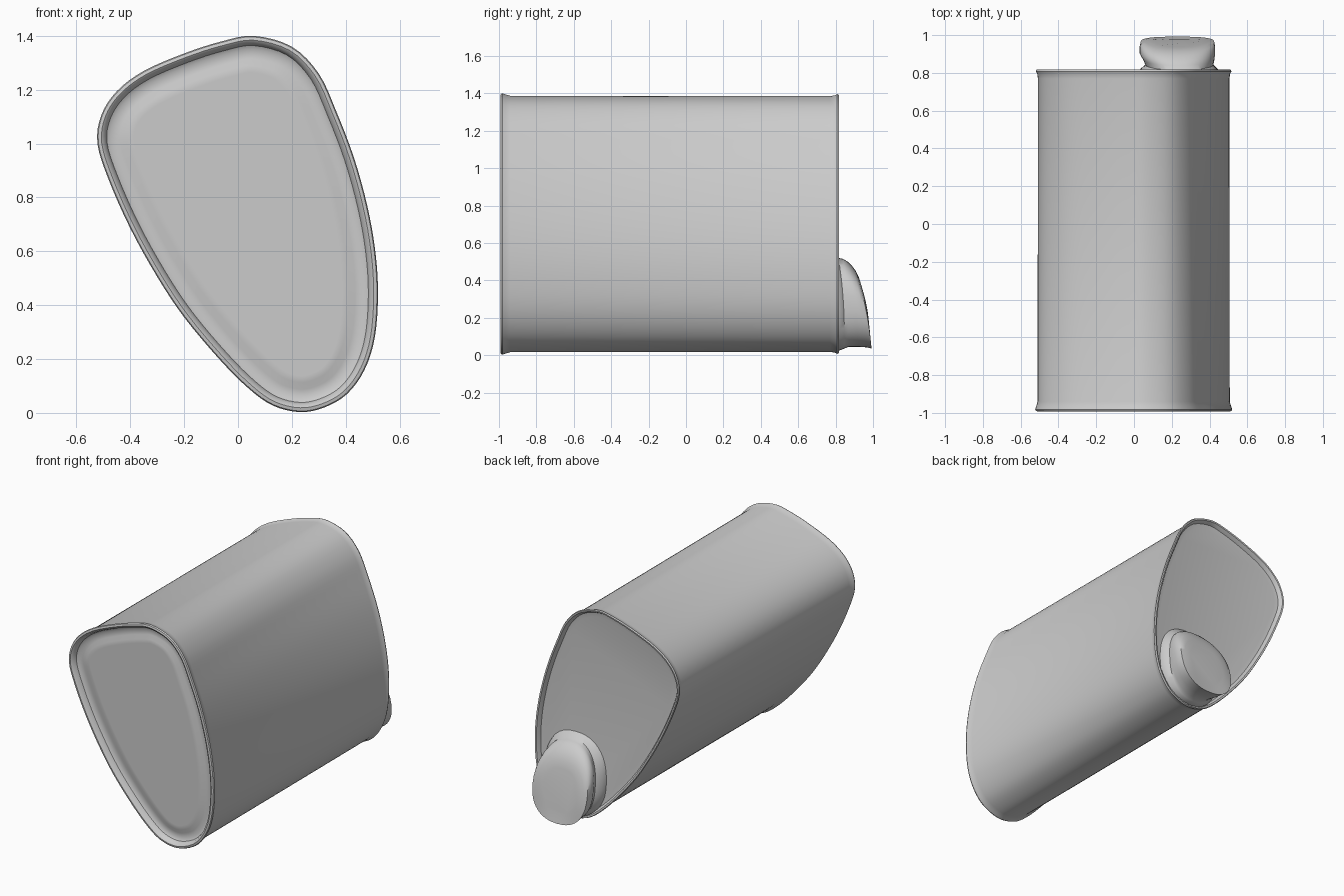
import bpy, bmesh, math
from mathutils import Vector

cube = bpy.data.objects.get("Cube")
if cube:
    bpy.data.objects.remove(cube, do_unlink=True)

grey = bpy.data.materials.new("plain_grey")
grey.use_nodes = True
GREY = (0.6, 0.6, 0.6, 1)
grey.diffuse_color = GREY
bsdf = grey.node_tree.nodes["Principled BSDF"]
bsdf.inputs["Base Color"].default_value = GREY
bsdf.inputs["Roughness"].default_value = 0.6


def loft(name, rings, angle):
    """Skin a stack of equal-length rings and close both ends."""
    bm = bmesh.new()
    loops = [[bm.verts.new(p) for p in ring] for ring in rings]
    n = len(loops[0])
    for a, b in zip(loops, loops[1:]):
        for i in range(n):
            j = (i + 1) % n
            bm.faces.new((a[i], a[j], b[j], b[i]))
    bm.faces.new(loops[0])
    bm.faces.new(loops[-1])
    bmesh.ops.recalc_face_normals(bm, faces=bm.faces)
    mesh = bpy.data.meshes.new(name)
    bm.to_mesh(mesh)
    bm.free()
    mesh.materials.append(grey)
    obj = bpy.data.objects.new(name, mesh)
    bpy.context.collection.objects.link(obj)
    bpy.ops.object.select_all(action='DESELECT')
    obj.select_set(True)
    bpy.context.view_layer.objects.active = obj
    bpy.ops.object.shade_smooth_by_angle(angle=math.radians(angle))
    return obj


def smooth_closed(pts, steps):
    """Closed Catmull-Rom curve through the points."""
    out, n = [], len(pts)
    for i in range(n):
        p0, p1, p2, p3 = (Vector(pts[(i + k) % n]) for k in (-1, 0, 1, 2))
        for s in range(steps):
            t = s / steps
            out.append(0.5 * (2 * p1 + (p2 - p0) * t
                              + (2 * p0 - 5 * p1 + 4 * p2 - p3) * t * t
                              + (3 * p1 - p0 - 3 * p2 + p3) * t ** 3))
    return out


# Can cross-section (x, z), clockwise from the top
PROFILE = smooth_closed([
    (0.06, 1.40), (0.20, 1.36), (0.30, 1.26), (0.365, 1.12), (0.43, 0.95),
    (0.48, 0.77), (0.51, 0.60), (0.52, 0.44), (0.508, 0.28), (0.47, 0.16),
    (0.405, 0.07), (0.32, 0.02), (0.23, 0.003), (0.13, 0.027), (0.04, 0.09),
    (-0.07, 0.20), (-0.20, 0.355), (-0.30, 0.505), (-0.40, 0.685),
    (-0.48, 0.865), (-0.522, 1.0), (-0.508, 1.105), (-0.45, 1.195),
    (-0.35, 1.27), (-0.20, 1.335), (-0.06, 1.38)], 4)


def can_ring(inset, y):
    n, ring = len(PROFILE), []
    for i, p in enumerate(PROFILE):
        t = (PROFILE[(i + 1) % n] - PROFILE[i - 1]).normalized()
        q = p + Vector((-t.y, t.x)) * -abs(inset) if inset < 0 else p + Vector((t.y, -t.x)) * inset
        ring.append((q.x, y, q.y))
    return ring


# Can body: recessed front panel, rolled rims, wall, recessed back panel
loft("can_body", [can_ring(d, y) for d, y in (
    (0.135, -0.962), (0.11, -0.962), (0.085, -0.95), (0.05, -0.95),
    (0.036, -0.958), (0.028, -0.985), (0.016, -0.993), (0.004, -0.990),
    (0.0, -0.982), (0.006, -0.965), (0.013, -0.94),
    (0.015, 0.77), (0.011, 0.795), (0.004, 0.808), (0.008, 0.817),
    (0.018, 0.815), (0.026, 0.803), (0.032, 0.79), (0.06, 0.785))], 40)


def cap_ring(x0, x1, z0, z1, y_low, y_high):
    """Rounded outline whose depth slides from y_low at the bottom to y_high at the top."""
    ring = []
    for i in range(48):
        a = 2 * math.pi * i / 48
        c, s = math.cos(a), math.sin(a)
        u = math.copysign(abs(c) ** 0.85, c)
        v = math.copysign(abs(s) ** 0.85, s)
        y = y_low + (y_high - y_low) * (v + 1) / 2 + 0.012 * (1 - v * v)
        ring.append(((x0 + x1) / 2 + u * (x1 - x0) / 2, y,
                     (z0 + z1) / 2 + v * (z1 - z0) / 2))
    return ring


# Spout cap: flared collar, neck and slanted rounded face
loft("spout_cap", [cap_ring(*r) for r in (
    (0.02, 0.45, 0.03, 0.56, 0.77, 0.77),
    (0.03, 0.445, 0.025, 0.55, 0.82, 0.79),
    (0.06, 0.42, 0.035, 0.52, 0.845, 0.815),
    (0.05, 0.425, 0.045, 0.515, 0.87, 0.84),
    (0.03, 0.43, 0.045, 0.50, 0.92, 0.865),
    (0.03, 0.43, 0.042, 0.475, 0.965, 0.89),
    (0.035, 0.425, 0.036, 0.45, 0.992, 0.908),
    (0.06, 0.40, 0.055, 0.415, 0.988, 0.925),
    (0.10, 0.36, 0.10, 0.37, 0.980, 0.938))], 45)
